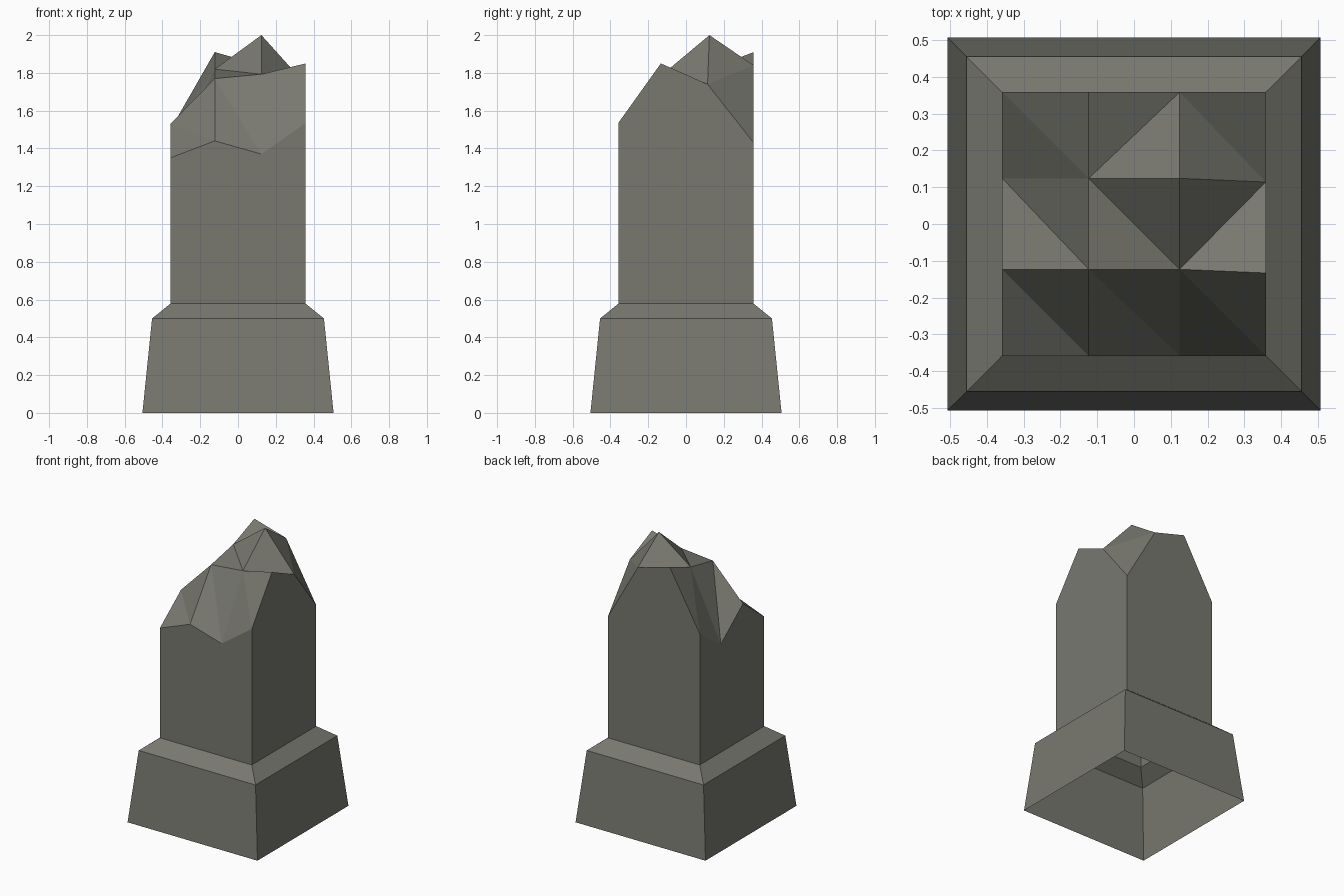
import bpy
import bmesh

if "Cube" in bpy.data.objects:
    bpy.data.objects.remove(bpy.data.objects["Cube"])

stone = bpy.data.materials.new("weathered grey stone")
stone.diffuse_color = (0.19, 0.19, 0.163, 1.0)
stone.use_nodes = True
stone.node_tree.nodes["Principled BSDF"].inputs["Base Color"].default_value = stone.diffuse_color


def finish(bm, name):
    bmesh.ops.recalc_face_normals(bm, faces=bm.faces)
    me = bpy.data.meshes.new(name)
    bm.to_mesh(me)
    bm.free()
    me.materials.append(stone)
    obj = bpy.data.objects.new(name, me)
    bpy.context.collection.objects.link(obj)
    return obj


def square(bm, r, z):
    return [bm.verts.new((sx * r, sy * r, z))
            for sx, sy in ((-1, -1), (1, -1), (1, 1), (-1, 1))]


# Plinth: open tapered shell with a sloped shoulder, hollow underneath
bm = bmesh.new()
rings = [square(bm, r, z) for r, z in ((0.506, 0), (0.455, 0.5), (0.358, 0.578))]
for lo, hi in zip(rings, rings[1:]):
    for i in range(4):
        j = (i + 1) % 4
        bm.faces.new((lo[i], lo[j], hi[j], hi[i]))
plinth = finish(bm, "plinth")
# the shell is open, so make sure its faces point outwards
if plinth.data.polygons[0].normal.y > 0:
    plinth.data.flip_normals()

# Broken pillar shaft: a 4 x 4 height grid on top, flat sides down to the plinth
R = 0.358
GRID = (-R, -0.123, 0.124, R)
HEIGHTS = (                      # rows from front to back
    (1.35, 1.44, 1.37, 1.535),
    (1.53, 1.77, 1.793, 1.85),
    (1.34, 1.82, 2.0, 1.74),
    (1.50, 1.91, 1.84, 1.43),
)
RISING = {(1, 2), (2, 1)}        # cells split along the other diagonal

bm = bmesh.new()
top = [[bm.verts.new((GRID[i], GRID[j] - (0.01 if i == 3 and j in (1, 2) else 0),
                      HEIGHTS[j][i])) for i in range(4)] for j in range(4)]
base = square(bm, R, 0.578)

# broken top facets
for j in range(3):
    for i in range(3):
        a, b, c, d = top[j][i], top[j][i + 1], top[j + 1][i + 1], top[j + 1][i]
        if (i, j) in RISING:
            tris = ((a, b, c), (a, c, d))
        else:
            tris = ((a, b, d), (b, c, d))
        for t in tris:
            bm.faces.new(t)

# four sides with a jagged upper edge
edges = (top[0], [row[3] for row in top], top[3][::-1], [row[0] for row in top][::-1])
for k, rim in enumerate(edges):
    bm.faces.new([base[k], base[(k + 1) % 4]] + rim[::-1])
shaft = finish(bm, "broken_shaft")
# upward facets must face up
if shaft.data.polygons[0].normal.z < 0:
    shaft.data.flip_normals()
